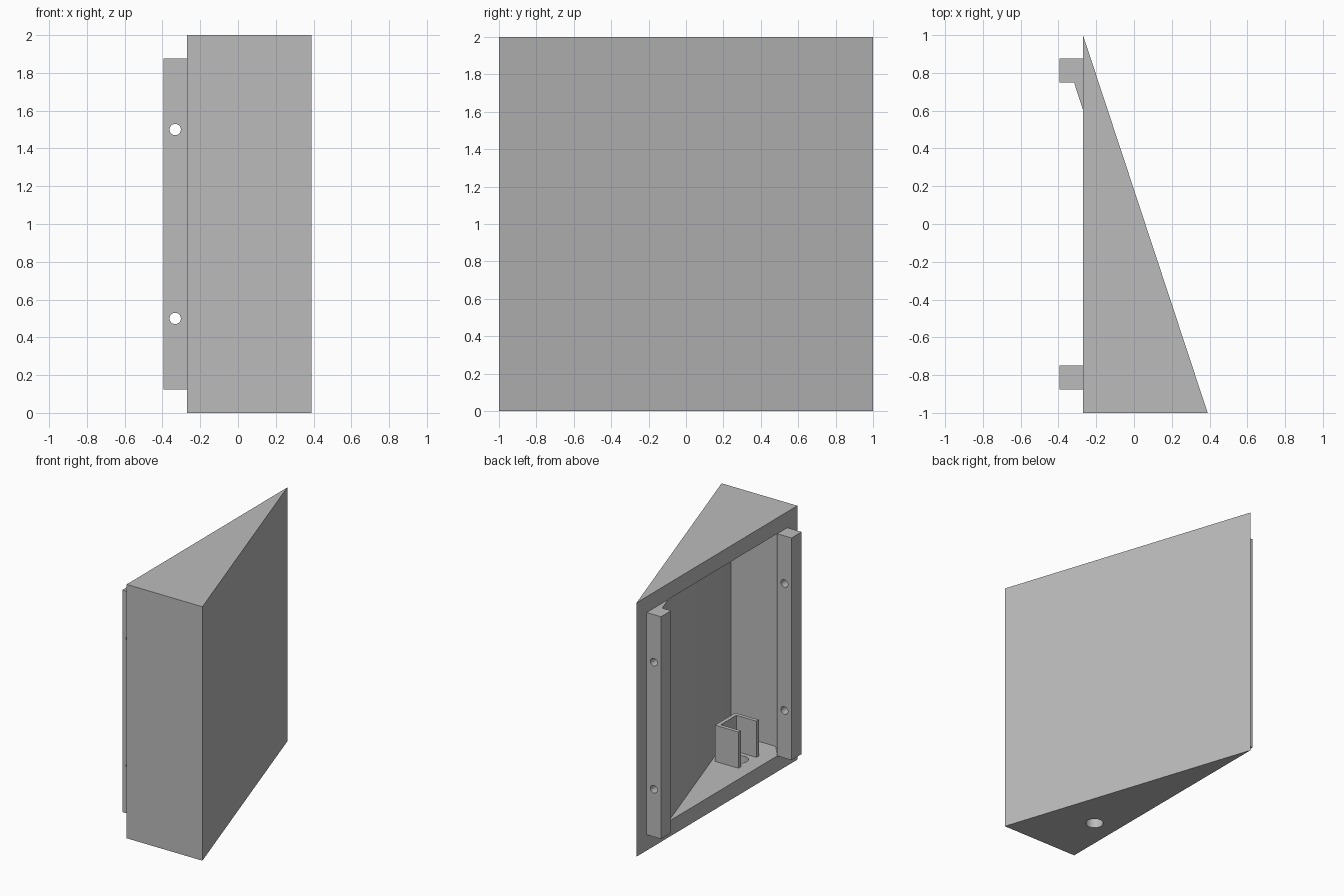
import bpy, bmesh

if "Cube" in bpy.data.objects:
    bpy.data.objects.remove(bpy.data.objects["Cube"], do_unlink=True)

grey = bpy.data.materials.new("plain grey")
grey.use_nodes = True
COLOUR = (0.5, 0.5, 0.5, 1)
grey.diffuse_color = COLOUR
grey.node_tree.nodes["Principled BSDF"].inputs["Base Color"].default_value = COLOUR

WALL = 0.125
OPEN_X, REAR_X, RAIL_X = -0.27, 0.39, -0.395
SLOPE = (REAR_X - OPEN_X) / 2


def inner_x(y):
    """Inside surface of the sloping wall."""
    return OPEN_X + SLOPE * (0.605 - y)


def prism(name, outline, z0, z1):
    """Extrude a plan outline from z0 to z1."""
    bm = bmesh.new()
    base = bm.faces.new([bm.verts.new((x, y, z0)) for x, y in outline])
    top = bmesh.ops.extrude_face_region(bm, geom=[base])["geom"]
    verts = [v for v in top if isinstance(v, bmesh.types.BMVert)]
    bmesh.ops.translate(bm, verts=verts, vec=(0, 0, z1 - z0))
    bmesh.ops.recalc_face_normals(bm, faces=bm.faces)
    mesh = bpy.data.meshes.new(name)
    bm.to_mesh(mesh)
    bm.free()
    mesh.materials.append(grey)
    obj = bpy.data.objects.new(name, mesh)
    bpy.context.collection.objects.link(obj)
    return obj


def cut(target, cutter):
    cutter.hide_render = True
    cutter.hide_set(True)
    cutter.display_type = 'WIRE'
    mod = target.modifiers.new(cutter.name, 'BOOLEAN')
    mod.operation = 'DIFFERENCE'
    mod.solver = 'EXACT'
    mod.object = cutter
    # Apply the cut and drop the helper
    bpy.context.view_layer.objects.active = target
    bpy.ops.object.modifier_apply(modifier=mod.name)
    bpy.data.objects.remove(cutter, do_unlink=True)


def drill(target, radius, location, rotation=(0, 0, 0)):
    bpy.ops.mesh.primitive_cylinder_add(
        vertices=32, radius=radius, depth=0.4, location=location, rotation=rotation)
    cutter = bpy.context.object
    cutter.name = "drill_cutter"
    cutter.data.materials.append(grey)
    cut(target, cutter)


# Hollow wedge housing, open on one side
housing = prism("wedge_housing", [(OPEN_X, -1), (REAR_X, -1), (OPEN_X, 1)], 0, 2)
front_y, mouth_x = -1 + WALL, OPEN_X - 0.1
mouth_y = 0.605 + 0.1 / SLOPE
cavity = prism("cavity_cutter", [(mouth_x, front_y), (inner_x(front_y), front_y),
                                 (mouth_x, mouth_y)], WALL, 2 - WALL)
cut(housing, cavity)

# Cable hole through the floor
HOLE_X, HOLE_Y = -0.083, -0.547
drill(housing, 0.064, (HOLE_X, HOLE_Y, 0))

# Mounting rails, each tapering into its wall
front_rail = prism("front_rail", [
    (RAIL_X, -0.875), (RAIL_X, -0.75), (OPEN_X, -0.75),
    (OPEN_X + 0.1, -0.875)], WALL, 2 - WALL)
back_rail = prism("back_rail", [
    (RAIL_X, 0.75), (RAIL_X, 0.875), (OPEN_X, 0.875),
    (OPEN_X, 0.605), (inner_x(0.75), 0.75)], WALL, 2 - WALL)

# Screw holes through both rails
for rail, y in ((front_rail, -0.8125), (back_rail, 0.8125)):
    for z in (0.5, 1.5):
        drill(rail, 0.03, ((RAIL_X + OPEN_X) / 2, y, z), (1.5708, 0, 0))

# U-shaped holder standing over the floor hole
HALF, THICK = 0.127, 0.03
x0, x1 = HOLE_X - 0.08, HOLE_X + 0.125
y0, y1 = HOLE_Y - HALF, HOLE_Y + HALF
prism("holder_clip", [
    (x0, y0), (x1, y0), (x1, y1), (x0, y1),
    (x0, y1 - THICK), (x1 - THICK, y1 - THICK),
    (x1 - THICK, y0 + THICK), (x0, y0 + THICK)], WALL, WALL + 0.285)

# Smooth the drilled holes, keep every corner sharp
for obj in (housing, front_rail, back_rail):
    bpy.ops.object.select_all(action='DESELECT')
    obj.select_set(True)
    bpy.context.view_layer.objects.active = obj
    bpy.ops.object.shade_smooth_by_angle(angle=0.5)
